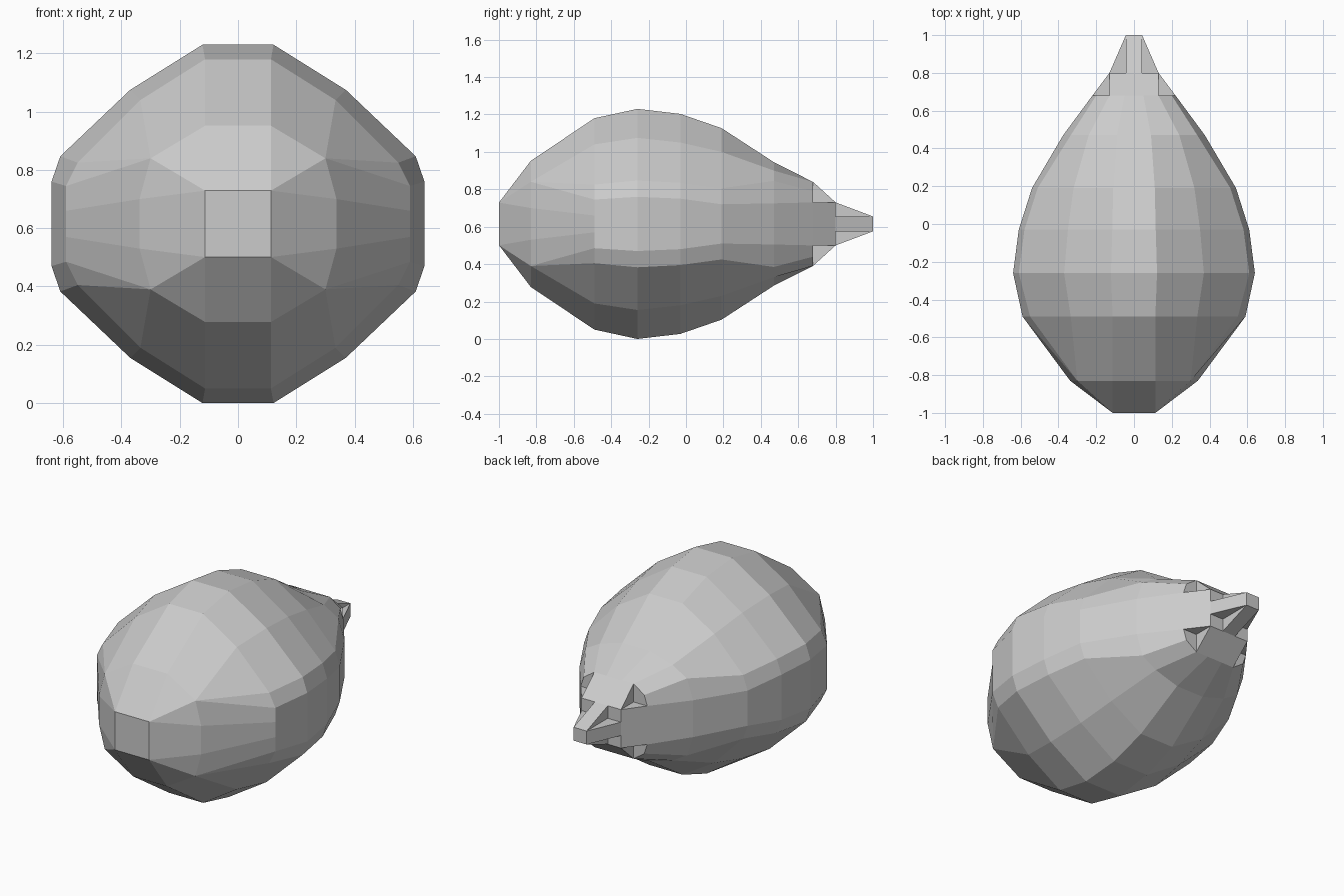
import bpy, bmesh

MID = 0.615  # height of the long axis

# Each section: y, then (x, height above axis) for five points of one quarter
sections = [
    (-1.00, [(.113, .114)] * 5),
    (-0.83, [(.113, .337), (.30, .225), (.30, .225), (.30, .225), (.338, .085)]),
    (-0.49, [(.113, .565), (.335, .425), (.55, .21), (.59, .13), (.59, .045)]),
    (-0.26, [(.122, .615), (.37, .46), (.61, .232), (.64, .145), (.64, .05)]),
    (-0.03, [(.115, .588), (.35, .435), (.58, .22), (.61, .135), (.61, .047)]),
    (0.19, [(.11, .512), (.32, .385), (.51, .19), (.54, .105), (.54, .045)]),
    (0.47, [(.09, .33), (.24, .285), (.335, .23), (.375, .11), (.375, .042)]),
    # stepped corners near the stem end
    (0.68, [(.05, .224), (.13, .224), (.20, .175), (.22, .115), (.22, .04)]),
    (0.68, [(.05, .224), (.13, .224), (.13, .115), (.22, .115), (.22, .04)]),
    (0.80, [(.043, .115), (.13, .115), (.13, .115), (.13, .115), (.13, .04)]),
    (0.80, [(.043, .115), (.043, .115), (.043, .04), (.13, .04), (.13, .04)]),
    (1.00, [(.043, .04)] * 5),
]


def full_ring(quarter):
    """Mirror a quarter section into a closed ring of 20 points."""
    right = quarter + [(x, -z) for x, z in reversed(quarter)]
    return right + [(-x, z) for x, z in reversed(right)]


# Fruit body: loft through all sections
bm = bmesh.new()
rings = [[bm.verts.new((x, y, MID + z)) for x, z in full_ring(q)] for y, q in sections]
for a, b in zip(rings, rings[1:]):
    n = len(a)
    for i in range(n):
        j = (i + 1) % n
        bm.faces.new((a[i], a[j], b[j], b[i]))
# End caps
bm.faces.new(rings[0])
bm.faces.new(rings[-1])
bmesh.ops.remove_doubles(bm, verts=bm.verts, dist=0.0005)
bmesh.ops.dissolve_degenerate(bm, dist=0.0005, edges=bm.edges)
bmesh.ops.recalc_face_normals(bm, faces=bm.faces)

mesh = bpy.data.meshes.new("fruit_body")
bm.to_mesh(mesh)
bm.free()
obj = bpy.data.objects.new("fruit_body", mesh)
bpy.context.collection.objects.link(obj)
